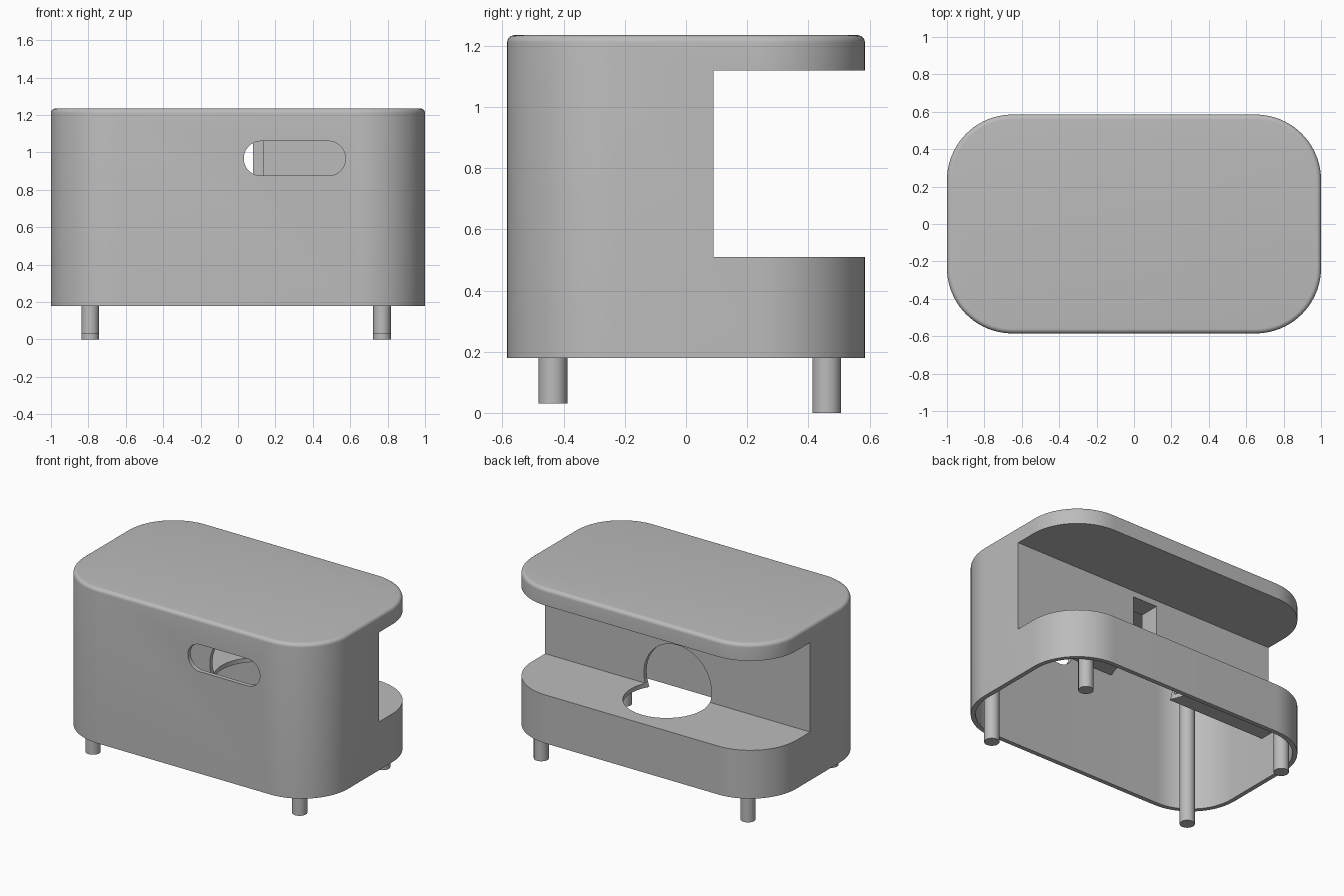
import bpy, bmesh
from math import cos, sin, pi, radians

if "Cube" in bpy.data.objects:
    bpy.data.objects.remove(bpy.data.objects["Cube"], do_unlink=True)

grey = bpy.data.materials.new("plain grey")
grey.use_nodes = True
COLOR = (0.5, 0.5, 0.5, 1)
grey.diffuse_color = COLOR
grey.node_tree.nodes["Principled BSDF"].inputs["Base Color"].default_value = COLOR


def outline(hx, hy, r, steps=20):
    """Rounded rectangle, counter-clockwise."""
    pts = []
    for q, (sx, sy) in enumerate([(1, 1), (-1, 1), (-1, -1), (1, -1)]):
        for i in range(steps + 1):
            a = (q + i / steps) * pi / 2
            pts.append((sx * (hx - r) + r * cos(a), sy * (hy - r) + r * sin(a)))
    return pts


def rounded_block(name, hx, hy, r, z0, z1, edge=0.0):
    """Upright rounded block, optionally with a softened top edge."""
    levels = [(0, z0)]
    if edge:
        for i in range(7):
            a = i / 6 * pi / 2
            levels.append((edge * (1 - cos(a)), z1 - edge + edge * sin(a)))
    else:
        levels.append((0, z1))
    bm = bmesh.new()
    rings = [[bm.verts.new((x, y, z)) for x, y in outline(hx - d, hy - d, r - d)]
             for d, z in levels]
    n = len(rings[0])
    for low, high in zip(rings, rings[1:]):
        for i in range(n):
            j = (i + 1) % n
            bm.faces.new((low[i], low[j], high[j], high[i]))
    bm.faces.new(rings[0][::-1])
    bm.faces.new(rings[-1])
    return to_object(bm, name)


def to_object(bm, name):
    mesh = bpy.data.meshes.new(name)
    bm.to_mesh(mesh)
    bm.free()
    mesh.materials.append(grey)
    ob = bpy.data.objects.new(name, mesh)
    bpy.context.collection.objects.link(ob)
    return ob


def box(name, lo, hi):
    bm = bmesh.new()
    bmesh.ops.create_cube(bm, size=1)
    for v in bm.verts:
        v.co = [(a + b) / 2 + c * (b - a) for a, b, c in zip(lo, hi, v.co)]
    return to_object(bm, name)


def cylinder(name, radius, length, location, along_y=False, segments=64):
    bm = bmesh.new()
    bmesh.ops.create_cone(bm, cap_ends=True, segments=segments,
                          radius1=radius, radius2=radius, depth=length)
    ob = to_object(bm, name)
    ob.location = location
    if along_y:
        ob.rotation_euler.x = radians(90)
    return ob


def select(ob):
    bpy.ops.object.select_all(action="DESELECT")
    ob.select_set(True)
    bpy.context.view_layer.objects.active = ob


def cut(target, cutter, keep=False):
    cutter.hide_render = True
    select(target)
    mod = target.modifiers.new("cut", "BOOLEAN")
    mod.operation = "DIFFERENCE"
    mod.solver = "EXACT"
    mod.object = cutter
    bpy.ops.object.modifier_apply(modifier=mod.name)
    if not keep:
        bpy.data.objects.remove(cutter, do_unlink=True)


WALL = 0.03
LENGTH, DEPTH, CORNER = 1.0, 0.585, 0.35
BOTTOM, TOP = 0.18, 1.235
SHELF, ROOF, BACK = 0.51, 1.12, 0.09      # open bay at the rear

# Housing: rounded shell with an open bay across the rear
housing = rounded_block("housing", LENGTH, DEPTH, CORNER, BOTTOM, TOP, edge=0.025)
cut(housing, box("bay", (-2, BACK, SHELF), (2, 2, ROOF)))

# Hollow interior, open underneath, leaving a wall around the bay
cavity = rounded_block("cavity", LENGTH - WALL, DEPTH - WALL, CORNER - WALL,
                       BOTTOM - 0.1, TOP - WALL)
cut(cavity, box("bay_wall", (-2, BACK - WALL, SHELF - WALL), (2, 2, ROOF + WALL)))
cut(housing, cavity)

# Oblong hand slot in the front
slot = rounded_block("slot", 0.272, 0.0925, 0.0924, -0.1, 0.1)
slot.rotation_euler.x = radians(90)
slot.location = (0.303, -DEPTH, 0.968)
cut(housing, slot)

# Round openings in the bay wall and shelf, meeting at the corner
cut(housing, cylinder("wall_opening", 0.255, 0.1, (0, BACK - 0.048, 0.58), True))
cut(housing, cylinder("shelf_opening", 0.27, 0.2, (0, 0.21, SHELF)))

# Framed window high in the bay wall
frame = box("window_frame", (-0.16, -0.05, 0.85), (0.139, BACK - 0.015, 1.10))
window = box("window", (-0.105, -0.2, 0.87), (0.08, 0.2, 1.08))
cut(housing, window, keep=True)
cut(frame, window)

# Legs: front pair run up inside to the lid, rear pair to the shelf
legs = []
for side, x in (("right", -0.79), ("left", 0.77)):
    for end, y, z0, z1 in (("front", -0.435, 0.03, TOP - 0.02),
                           ("rear", 0.46, 0.0, SHELF - 0.01)):
        legs.append(cylinder(f"{end}_{side}_leg", 0.047, z1 - z0,
                             (x, y, (z0 + z1) / 2), segments=32))

for ob in [housing, frame] + legs:
    select(ob)
    bpy.ops.object.shade_smooth_by_angle(angle=radians(30))
